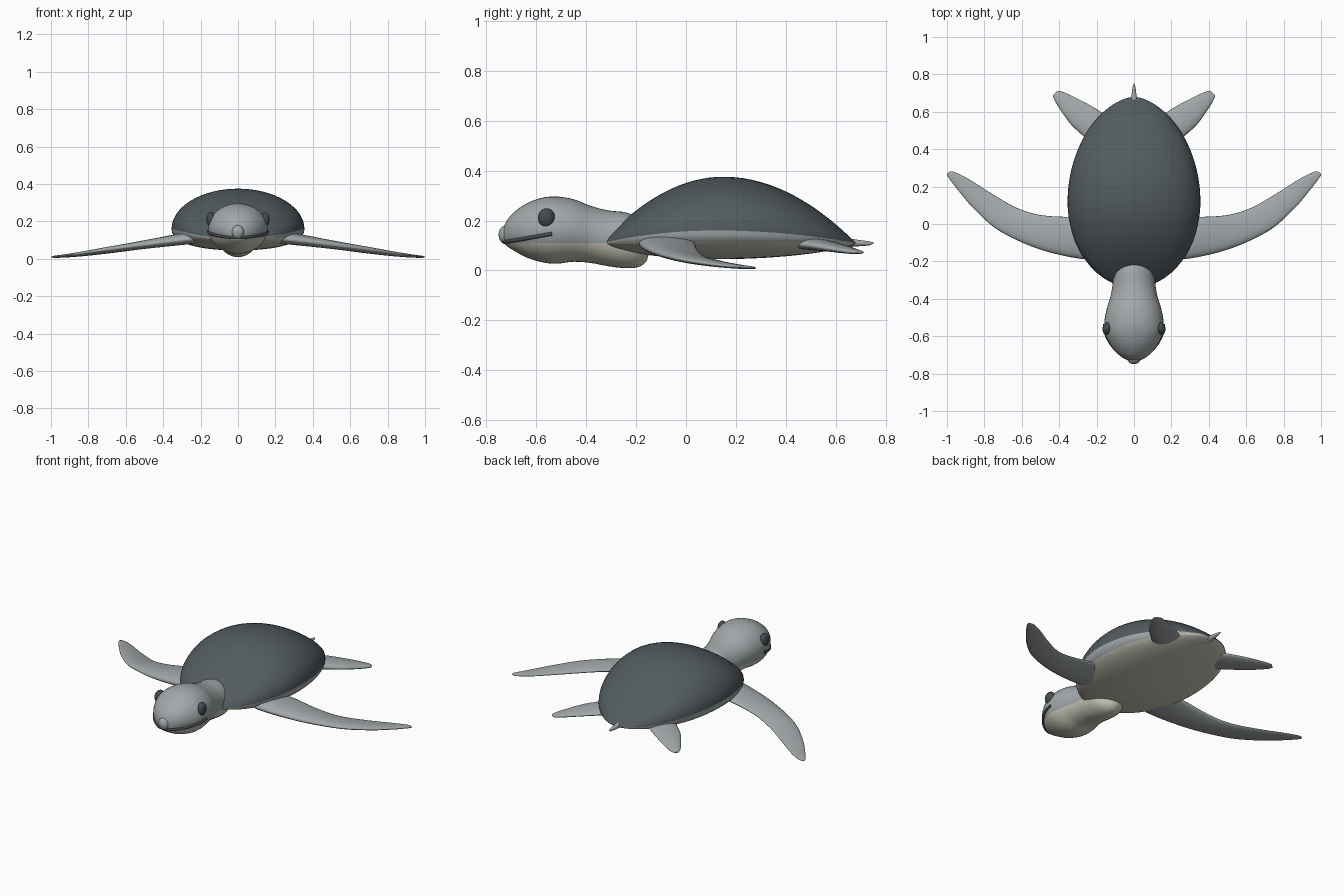
import bpy, bmesh, math
from mathutils import Vector

if "Cube" in bpy.data.objects:
    bpy.data.objects.remove(bpy.data.objects["Cube"])


def material(name, rgb):
    m = bpy.data.materials.new(name)
    m.diffuse_color = (*rgb, 1)
    m.use_nodes = True
    m.node_tree.nodes["Principled BSDF"].inputs["Base Color"].default_value = m.diffuse_color
    return m


DARK = material("shell_dark", (0.085, 0.105, 0.115))
BLACK = material("eye_dark", (0.06, 0.07, 0.075))
SKIN = material("skin_grey", (0.36, 0.39, 0.40))
CREAM = material("belly_cream", (0.60, 0.59, 0.50))


def smooth_rows(rows, steps):
    """Catmull-Rom interpolation of table rows."""
    v = [Vector(r) for r in rows]
    v = [v[0] * 2 - v[1]] + v + [v[-1] * 2 - v[-2]]
    out = []
    for i in range(1, len(v) - 2):
        a, b, c, d = v[i - 1:i + 3]
        for s in range(steps):
            t = s / steps
            out.append(0.5 * (2 * b + (c - a) * t + (2 * a - 5 * b + 4 * c - d) * t * t
                              + (3 * b - a - 3 * c + d) * t ** 3))
    return out + [v[-2]]


def loft(name, rings, mats, closed=True, split_z=None):
    """Skin a list of rings; faces below split_z take the second material."""
    bm = bmesh.new()
    vs = [[bm.verts.new(p) for p in r] for r in rings]
    n = len(rings[0])
    for a, b in zip(vs, vs[1:]):
        for i in range(n if closed else n - 1):
            j = (i + 1) % n
            bm.faces.new((a[i], a[j], b[j], b[i]))
    if closed:
        bm.faces.new(vs[0])
        bm.faces.new(vs[-1])
    bmesh.ops.remove_doubles(bm, verts=bm.verts, dist=1e-5)
    if split_z is not None:
        bmesh.ops.bisect_plane(bm, geom=bm.verts[:] + bm.edges[:] + bm.faces[:],
                               plane_co=(0, 0, split_z), plane_no=(0, 0, 1))
    bmesh.ops.recalc_face_normals(bm, faces=bm.faces)
    for f in bm.faces:
        f.smooth = True
        if split_z is not None and f.calc_center_median().z < split_z:
            f.material_index = 1
    me = bpy.data.meshes.new(name)
    bm.to_mesh(me)
    bm.free()
    for m in mats:
        me.materials.append(m)
    ob = bpy.data.objects.new(name, me)
    bpy.context.collection.objects.link(ob)
    return ob


# Shell and body: egg outline, parabolic dome, shallow belly
N = 48


def shell_point(k, ang, lower):
    u = -math.cos(math.pi * k / N)
    y = 0.12 + u * (0.46 if u < 0 else 0.56)
    w = 0.355 * max(0, 1 - u * u) ** (0.5 if u < 0 else 0.59)
    rim = 0.11 + 0.05 * (1 - u * u)
    c, s = math.cos(ang), math.sin(ang)
    if lower:
        belly = 0.11 - 0.065 * max(0, 1 - u * u) ** 0.7
        return (w * math.copysign(abs(c) ** 0.9, c), y, rim - (rim - belly) * abs(s) ** 0.85)
    top_u = (y - 0.15) / (0.49 if y < 0.15 else 0.53)
    top = 0.375 - 0.265 * min(1, top_u * top_u)
    return (w * c, y, rim + (max(top, rim) - rim) * s)


for name, lower, mats, split in (("carapace", False, [DARK], None),
                                 ("lower_body", True, [SKIN, CREAM], 0.113)):
    rings = [[shell_point(k, math.pi * i / 32, lower) for i in range(33)] for k in range(N + 1)]
    ob = loft(name, rings, mats, closed=False, split_z=split)
    # make the open sheet face outward
    if (ob.data.polygons[len(ob.data.polygons) // 2].normal.z > 0) == lower:
        ob.data.flip_normals()

# Head and neck: y, half width, top, bottom
head_rows = smooth_rows([
    (-0.735, 0.012, 0.155, 0.125), (-0.72, 0.050, 0.195, 0.100), (-0.69, 0.092, 0.232, 0.080),
    (-0.64, 0.130, 0.267, 0.053), (-0.58, 0.156, 0.290, 0.034), (-0.52, 0.158, 0.296, 0.027),
    (-0.45, 0.145, 0.285, 0.035), (-0.38, 0.124, 0.258, 0.030), (-0.31, 0.113, 0.240, 0.017),
    (-0.24, 0.108, 0.232, 0.009), (-0.19, 0.085, 0.205, 0.014), (-0.16, 0.050, 0.150, 0.035),
    (-0.148, 0.012, 0.10, 0.07)], 4)


def ellipse_ring(row, n=40):
    y, w, t, b = row
    return [(w * math.cos(a), y, (t + b) / 2 + (t - b) / 2 * math.sin(a))
            for a in (2 * math.pi * i / n for i in range(n))]


loft("head_and_neck", [ellipse_ring(r) for r in head_rows], [SKIN, CREAM], split_z=0.11)

# Tail
loft("tail", [ellipse_ring(r, 16) for r in smooth_rows([
    (0.62, 0.026, 0.135, 0.090), (0.68, 0.015, 0.124, 0.096),
    (0.73, 0.008, 0.117, 0.100), (0.75, 0.002, 0.112, 0.107)], 4)], [SKIN])


# Flippers: leading x, y, trailing x, y, centre z, half thickness
def flipper(name, rows):
    for side, sx in (("right", 1), ("left", -1)):
        rings = []
        for lx, ly, tx, ty, z, h in smooth_rows(rows, 5):
            ring = []
            for i in range(24):
                a = 2 * math.pi * i / 24
                f = (1 - math.cos(a)) / 2
                ring.append((sx * (lx + (tx - lx) * f), ly + (ty - ly) * f,
                             z + h * math.sin(a) * (1.15 - 0.4 * f)))
            rings.append(ring)
        loft(f"{name}_{side}", rings, [SKIN])


flipper("front_flipper", [
    (0.18, -0.17, 0.20, 0.03, 0.112, 0.030), (0.27, -0.188, 0.34, 0.037, 0.105, 0.032),
    (0.50, -0.137, 0.50, 0.048, 0.076, 0.024), (0.715, -0.04, 0.63, 0.088, 0.048, 0.018),
    (0.85, 0.075, 0.77, 0.168, 0.028, 0.013), (0.94, 0.18, 0.88, 0.238, 0.016, 0.009),
    (0.993, 0.25, 0.955, 0.276, 0.011, 0.006), (1.0, 0.27, 0.985, 0.281, 0.010, 0.002)])
flipper("rear_flipper", [
    (0.20, 0.40, 0.10, 0.54, 0.110, 0.026), (0.26, 0.46, 0.17, 0.595, 0.104, 0.024),
    (0.335, 0.53, 0.25, 0.643, 0.094, 0.019), (0.39, 0.605, 0.33, 0.684, 0.082, 0.014),
    (0.425, 0.662, 0.385, 0.708, 0.074, 0.009), (0.434, 0.688, 0.410, 0.712, 0.071, 0.004)])


def ball(name, loc, scale, mat, tilt=0):
    bpy.ops.mesh.primitive_uv_sphere_add(segments=24, ring_count=16, radius=1, location=loc,
                                         rotation=(0, 0, tilt))
    ob = bpy.context.object
    ob.name, ob.scale = name, scale
    ob.data.materials.append(mat)
    bpy.ops.object.shade_smooth()


# Eyes and beak
for side, sx in (("right", 1), ("left", -1)):
    ball(f"eye_{side}", (sx * 0.144, -0.558, 0.21), (0.024, 0.034, 0.039), BLACK, sx * 0.2)
ball("beak", (0, -0.722, 0.143), (0.033, 0.028, 0.037), SKIN)

# Mouth line: thin tube lying on the head surface
half = []
for row in head_rows:
    y, w, t, b = row
    if -0.728 < y < -0.525:
        z = 0.114 + 0.034 * (y + 0.72) / 0.19
        q = (z - (t + b) / 2) / ((t - b) / 2)
        half.append((w * math.sqrt(max(0, 1 - q * q)), y, z))
path = [(-x, y, z) for x, y, z in reversed(half)] + half
cu = bpy.data.curves.new("mouth", 'CURVE')
cu.dimensions = '3D'
cu.bevel_depth = 0.008
cu.bevel_resolution = 3
cu.use_fill_caps = True
sp = cu.splines.new('POLY')
sp.points.add(len(path) - 1)
for p, co in zip(sp.points, path):
    p.co = (*co, 1)
cu.materials.append(BLACK)
bpy.context.collection.objects.link(bpy.data.objects.new("mouth", cu))
